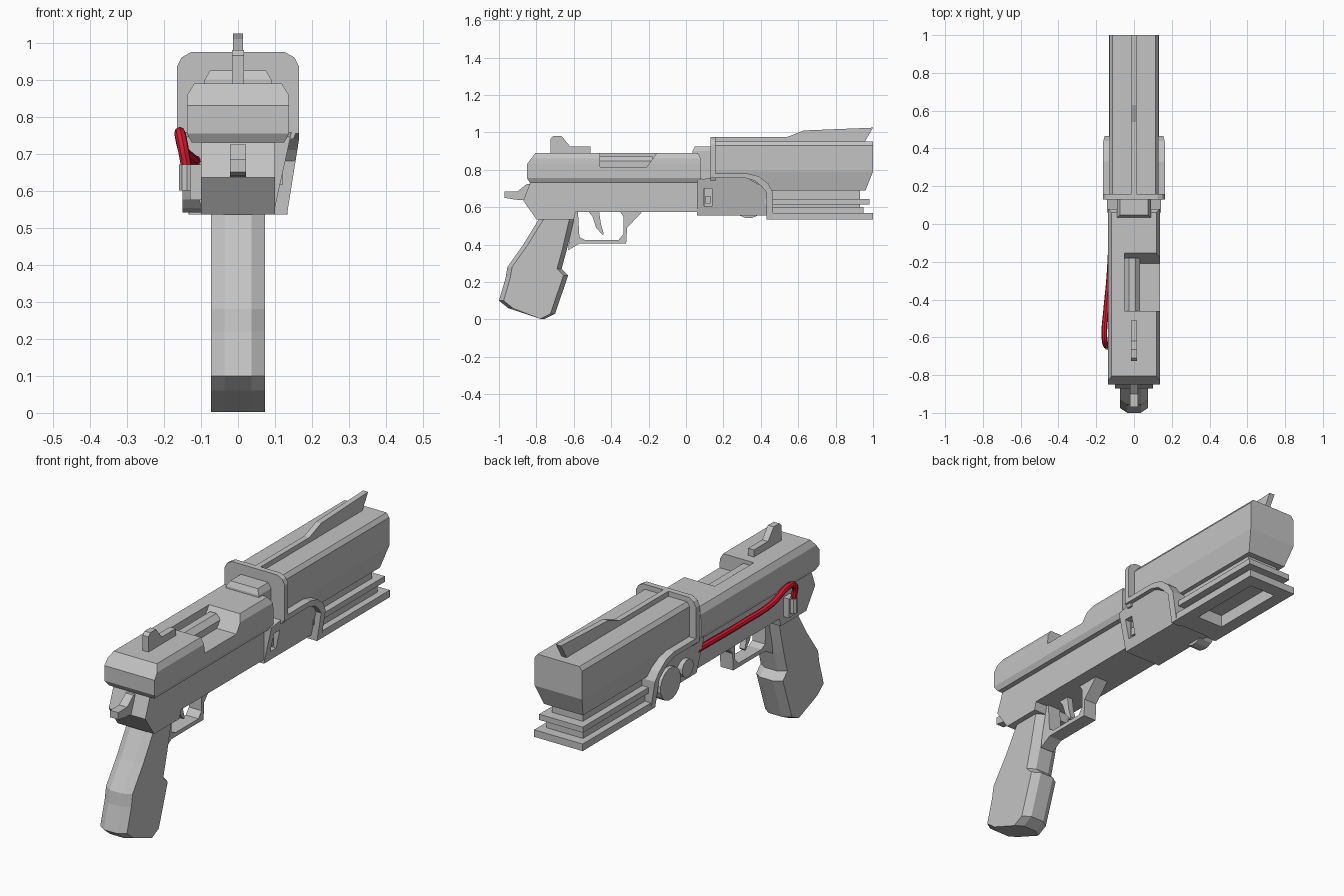
import bpy, bmesh, math

if "Cube" in bpy.data.objects:
    bpy.data.objects.remove(bpy.data.objects["Cube"])

def material(name, rgb):
    m = bpy.data.materials.new(name)
    m.diffuse_color = (*rgb, 1)
    m.use_nodes = True
    m.node_tree.nodes["Principled BSDF"].inputs["Base Color"].default_value = m.diffuse_color
    return m


GREY = material("gunmetal grey", (0.55, 0.55, 0.55))
RED = material("cable red", (0.68, 0.01, 0.03))


def loft(name, rings, ladder=False):
    """Join equal-length rings into a closed solid; ladder caps the ends in level strips."""
    bm = bmesh.new()
    vs = [[bm.verts.new(p) for p in r] for r in rings]
    n = len(rings[0])
    for a, b in zip(vs, vs[1:]):
        for i in range(n):
            j = (i + 1) % n
            bm.faces.new((a[i], a[j], b[j], b[i]))
    for r in (vs[0], vs[-1]):
        if ladder:
            for i in range(n // 2 - 1):
                bm.faces.new((r[i], r[i + 1], r[n - 2 - i], r[n - 1 - i]))
        else:
            bm.faces.new(r)
    bmesh.ops.recalc_face_normals(bm, faces=bm.faces)
    me = bpy.data.meshes.new(name)
    bm.to_mesh(me)
    bm.free()
    me.materials.append(GREY)
    ob = bpy.data.objects.new(name, me)
    bpy.context.collection.objects.link(ob)
    return ob


def prism(name, pts, x0, x1):
    """Side outline (y, z) extruded along x."""
    return loft(name, [[(x, y, z) for y, z in pts] for x in (x0, x1)])


def section(name, half, y0, y1):
    """Mirrored front outline (x, z) extruded along y; y0, y1 may be functions of z."""
    pts = half + [(-x, z) for x, z in reversed(half)]
    f = lambda v, z: v(z) if callable(v) else v
    return loft(name, [[(x, f(v, z), z) for x, z in pts] for v in (y0, y1)], ladder=True)


def box(name, x0, x1, y0, y1, z0, z1):
    return prism(name, [(y0, z0), (y1, z0), (y1, z1), (y0, z1)], x0, x1)


def cylinder(name, centre, r, length, axis, n=12):
    rings = []
    for t in (-length / 2, length / 2):
        ring = []
        for i in range(n):
            a = 2 * math.pi * (i + 0.5) / n
            u, v = r * math.cos(a), r * math.sin(a)
            o = {"x": (t, u, v), "y": (u, t, v), "z": (u, v, t)}[axis]
            ring.append(tuple(c + k for c, k in zip(centre, o)))
        rings.append(ring)
    return loft(name, rings)


def cut(ob, cutter):
    m = ob.modifiers.new("cut", "BOOLEAN")
    m.operation, m.object, m.solver = "DIFFERENCE", cutter, "EXACT"
    cutter.hide_render = True
    cutter.hide_set(True)


# slide with ejection notch and bolt
slide = section("slide", [(0.125, 0.73), (0.138, 0.755), (0.138, 0.83), (0.136, 0.86), (0.118, 0.89)],
                lambda z: -0.85 + max(0, z - 0.83) * 0.75 + max(0, 0.755 - z) * 0.6,
                lambda z: 0.08 - max(0, z - 0.86) * 0.6)
cut(slide, prism("notch_cutter", [(-0.46, 0.815), (-0.21, 0.815), (-0.14, 0.91), (-0.46, 0.91)], -0.05, 0.2))
cylinder("bolt", (-0.01, -0.33, 0.83), 0.045, 0.3, "y", 8)
prism("rear_sight", [(-0.725, 0.88), (-0.725, 0.965), (-0.71, 0.98), (-0.665, 0.98), (-0.62, 0.925),
                     (-0.51, 0.925), (-0.51, 0.88)], -0.016, 0.016)

# frame and hammer
prism("frame", [(-0.83, 0.74), (-0.87, 0.635), (-0.80, 0.535), (-0.60, 0.535), (-0.59, 0.575),
                (0.1, 0.575), (0.1, 0.74)], -0.1, 0.1)
prism("hammer", [(-0.97, 0.65), (-0.97, 0.685), (-0.9, 0.685), (-0.85, 0.725), (-0.83, 0.725),
                 (-0.83, 0.635), (-0.91, 0.64)], -0.022, 0.022)

# grip, with its front and back edges chamfered
rear = [(-0.77, 0.56), (-0.79, 0.53), (-0.87, 0.40), (-0.955, 0.28), (-0.965, 0.22), (-1.0, 0.10), (-0.95, 0.06)]
front = [(-0.755, 0.003), (-0.70, 0.03), (-0.63, 0.235), (-0.665, 0.27), (-0.635, 0.38), (-0.60, 0.53), (-0.61, 0.56)]
loft("grip", [[(x, y + d, z) for y, z in rear] + [(x, y - d, z) for y, z in front]
              for x, d in ((-0.073, 0.025), (-0.036, 0), (0.036, 0), (0.073, 0.025))])

# trigger guard and trigger
prism("trigger_guard", [(-0.61, 0.58), (-0.63, 0.37), (-0.57, 0.405), (-0.32, 0.405), (-0.315, 0.49),
                        (-0.23, 0.58), (-0.355, 0.58), (-0.335, 0.55), (-0.335, 0.455), (-0.36, 0.425),
                        (-0.54, 0.425), (-0.57, 0.44), (-0.578, 0.58)], -0.035, 0.035)
prism("trigger", [(-0.525, 0.58), (-0.5, 0.55), (-0.48, 0.49), (-0.445, 0.45), (-0.44, 0.458),
                  (-0.455, 0.51), (-0.465, 0.58)], -0.015, 0.015)

# barrel, top fin, rear cap
section("barrel", [(0.107, 0.69), (0.13, 0.79), (0.13, 0.93), (0.115, 0.95)],
        0.14, lambda z: 1.0 - max(0, 0.79 - z) * 0.4)
prism("top_fin", [(0.14, 0.94), (0.14, 0.975), (0.54, 0.975), (0.63, 1.01), (1.0, 1.025), (0.95, 0.94)],
      -0.014, 0.014)
section("barrel_cap", [(0.09, 0.75), (0.09, 0.90), (0.075, 0.925)],
        lambda z: 0.03 + max(0, z - 0.89) * 0.5, 0.15)

# collar around the barrel, with a curved flange down each side
section("collar", [(0.15, 0.74), (0.165, 0.78), (0.165, 0.935), (0.152, 0.96), (0.125, 0.975)], 0.13, 0.158)
path = [(0.13, 0.78), (0.33, 0.78), (0.39, 0.765), (0.44, 0.725), (0.465, 0.68), (0.465, 0.535),
        (0.43, 0.535), (0.43, 0.68), (0.405, 0.71), (0.37, 0.74), (0.32, 0.755), (0.13, 0.755)]
for side, label in ((1, "right"), (-1, "left")):
    outer = [(side * (0.165 - 0.16 * max(0, 0.74 - z)), y, z) for y, z in path]
    inner = [(side * 0.08, y, z) for y, z in path]
    loft(label + "_flange", [inner, outer])

# lower block, narrowing downwards, with a window on the right
outline = [(0.06, 0.745), (0.06, 0.555), (0.435, 0.555), (0.435, 0.68), (0.41, 0.71), (0.32, 0.76), (0.15, 0.76)]
block = loft("lower_block", [[(s * (0.10 + 0.22 * (z - 0.555)), y, z) for y, z in outline] for s in (-1, 1)])
cut(block, box("window_cutter", 0.085, 0.2, 0.095, 0.14, 0.605, 0.7))
box("window_catch", 0.08, 0.105, 0.105, 0.13, 0.62, 0.66)

# rails below the barrel, open underneath
plate = box("lower_rail", -0.133, 0.133, 0.44, 1.0, 0.535, 0.57)
strip = box("lower_rail_core", -0.1, 0.1, 0.42, 0.95, 0.565, 0.6)
slot = box("rail_slot_cutter", -0.07, 0.07, 0.55, 0.93, 0.5, 0.61)
cut(plate, slot)
cut(strip, slot)
box("upper_rail", -0.12, 0.12, 0.42, 0.98, 0.615, 0.643)
box("rail_core", -0.085, 0.085, 0.42, 0.93, 0.595, 0.7)

# knobs on the left
cylinder("large_knob", (-0.115, 0.335, 0.62), 0.08, 0.07, "x", 16)
cylinder("small_knob", (-0.115, 0.2, 0.645), 0.045, 0.07, "x", 12)

# cable with its connector
box("connector_bracket", -0.13, -0.09, -0.67, -0.62, 0.575, 0.67)
cylinder("connector", (-0.138, -0.645, 0.635), 0.022, 0.07, "z", 10)
cu = bpy.data.curves.new("cable", "CURVE")
cu.dimensions = "3D"
cu.bevel_depth, cu.bevel_resolution, cu.resolution_u = 0.015, 2, 6
cu.use_fill_caps = True
sp = cu.splines.new("BEZIER")
route = [(-0.138, -0.645, 0.66), (-0.152, -0.635, 0.735), (-0.157, -0.585, 0.757), (-0.148, -0.46, 0.712),
         (-0.13, -0.27, 0.69), (-0.115, 0.08, 0.68)]
sp.bezier_points.add(len(route) - 1)
for bp, co in zip(sp.bezier_points, route):
    bp.co = co
    bp.handle_left_type = bp.handle_right_type = "AUTO"
cu.materials.append(RED)
cable = bpy.data.objects.new("cable", cu)
bpy.context.collection.objects.link(cable)
bpy.context.view_layer.objects.active = cable
cable.select_set(True)
bpy.ops.object.convert(target="MESH")
bpy.ops.object.shade_smooth_by_angle()
